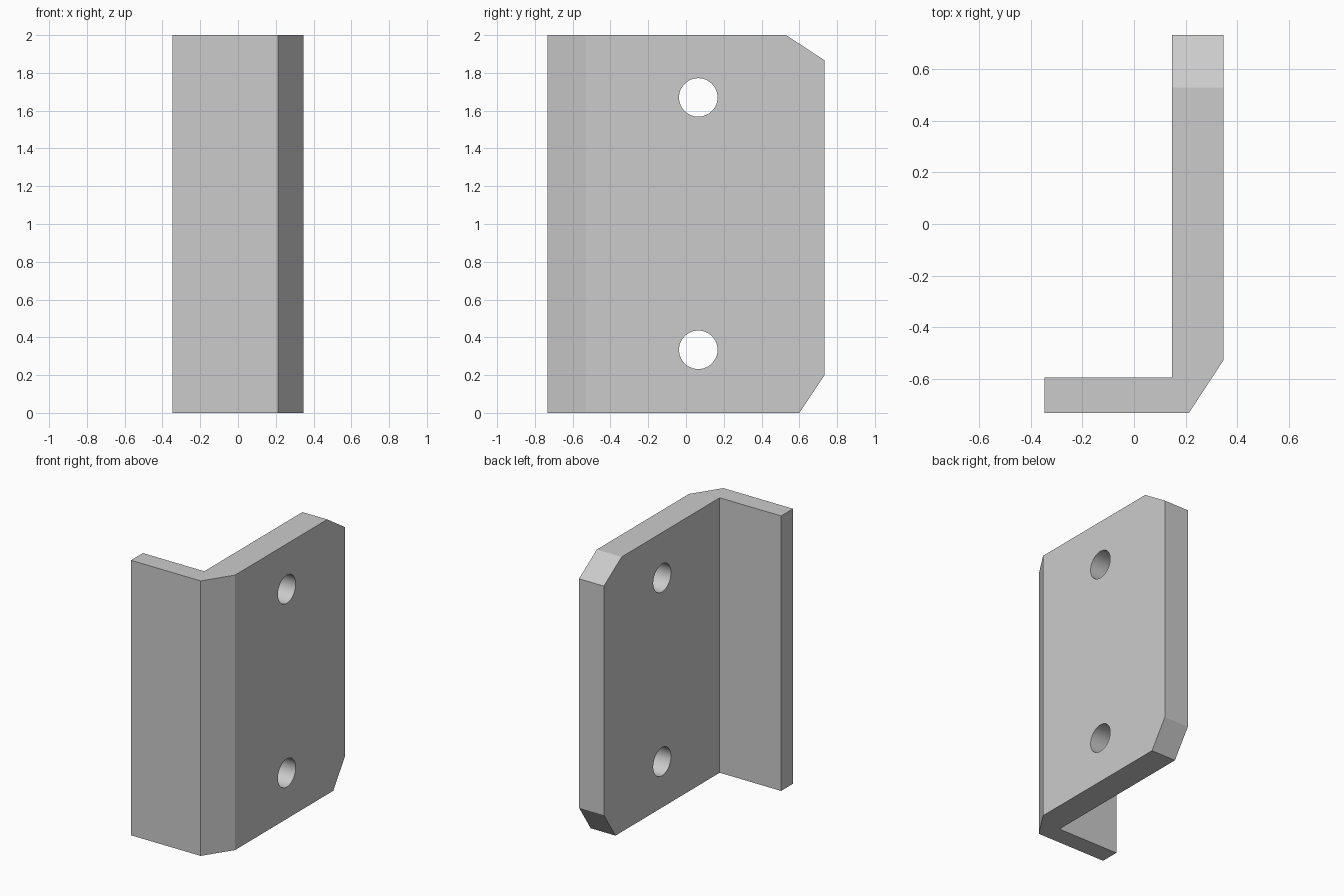
import bpy
import bmesh
import math
from mathutils import Vector

cube = bpy.data.objects.get("Cube")
if cube:
    bpy.data.objects.remove(cube, do_unlink=True)

GREY = (0.6, 0.6, 0.6, 1.0)
HEIGHT = 2.0
BACK = 0.734

metal = bpy.data.materials.new("plain grey")
metal.use_nodes = True
metal.diffuse_color = GREY
metal.node_tree.nodes["Principled BSDF"].inputs["Base Color"].default_value = GREY


def make_object(name, bm):
    bmesh.ops.recalc_face_normals(bm, faces=bm.faces)
    mesh = bpy.data.meshes.new(name)
    bm.to_mesh(mesh)
    bm.free()
    mesh.materials.append(metal)
    obj = bpy.data.objects.new(name, mesh)
    bpy.context.collection.objects.link(obj)
    return obj


def cut_corner(bm, y, z_top, z_back):
    """Slice off the rear corner along the line (y, z_top) to (BACK, z_back)."""
    normal = Vector((0, abs(z_back - z_top), math.copysign(BACK - y, z_top - z_back)))
    geom = bm.verts[:] + bm.edges[:] + bm.faces[:]
    bmesh.ops.bisect_plane(bm, geom=geom, plane_co=(0, y, z_top),
                           plane_no=normal.normalized(), clear_outer=True)
    rim = [e for e in bm.edges if e.is_boundary]
    bmesh.ops.holes_fill(bm, edges=rim, sides=0)


# L-shaped section with a bevelled outer corner, extruded upwards
section = [(-0.347, -0.734), (0.213, -0.734), (0.347, -0.53), (0.347, BACK),
           (0.147, BACK), (0.147, -0.597), (-0.347, -0.597)]
bm = bmesh.new()
base = bm.faces.new([bm.verts.new((x, y, 0)) for x, y in section])
top = bmesh.ops.extrude_face_region(bm, geom=[base])["geom"]
bmesh.ops.translate(bm, vec=(0, 0, HEIGHT),
                    verts=[v for v in top if isinstance(v, bmesh.types.BMVert)])

# Unequal clipped corners on the rear edge
cut_corner(bm, 0.53, HEIGHT, 1.866)
cut_corner(bm, 0.6, 0.0, 0.2)
bracket = make_object("angle_bracket", bm)

# Two bolt holes through the wide leg
for label, z in (("lower", 0.334), ("upper", 1.67)):
    bm = bmesh.new()
    bmesh.ops.create_cone(bm, cap_ends=True, segments=64, radius1=0.102,
                          radius2=0.102, depth=0.5)
    cutter = make_object(label + "_hole_cutter", bm)
    cutter.rotation_euler.y = math.pi / 2
    cutter.location = (0.247, 0.065, z)
    cutter.hide_render = True
    cutter.hide_viewport = True
    cutter.display_type = 'WIRE'
    hole = bracket.modifiers.new(label + "_hole", 'BOOLEAN')
    hole.operation = 'DIFFERENCE'
    hole.solver = 'EXACT'
    hole.object = cutter

# Smooth hole walls, crisp outer edges
bpy.ops.object.select_all(action='DESELECT')
bracket.select_set(True)
bpy.context.view_layer.objects.active = bracket
for name in [m.name for m in bracket.modifiers]:
    bpy.ops.object.modifier_apply(modifier=name)
bpy.ops.object.shade_smooth_by_angle(angle=math.radians(20))
